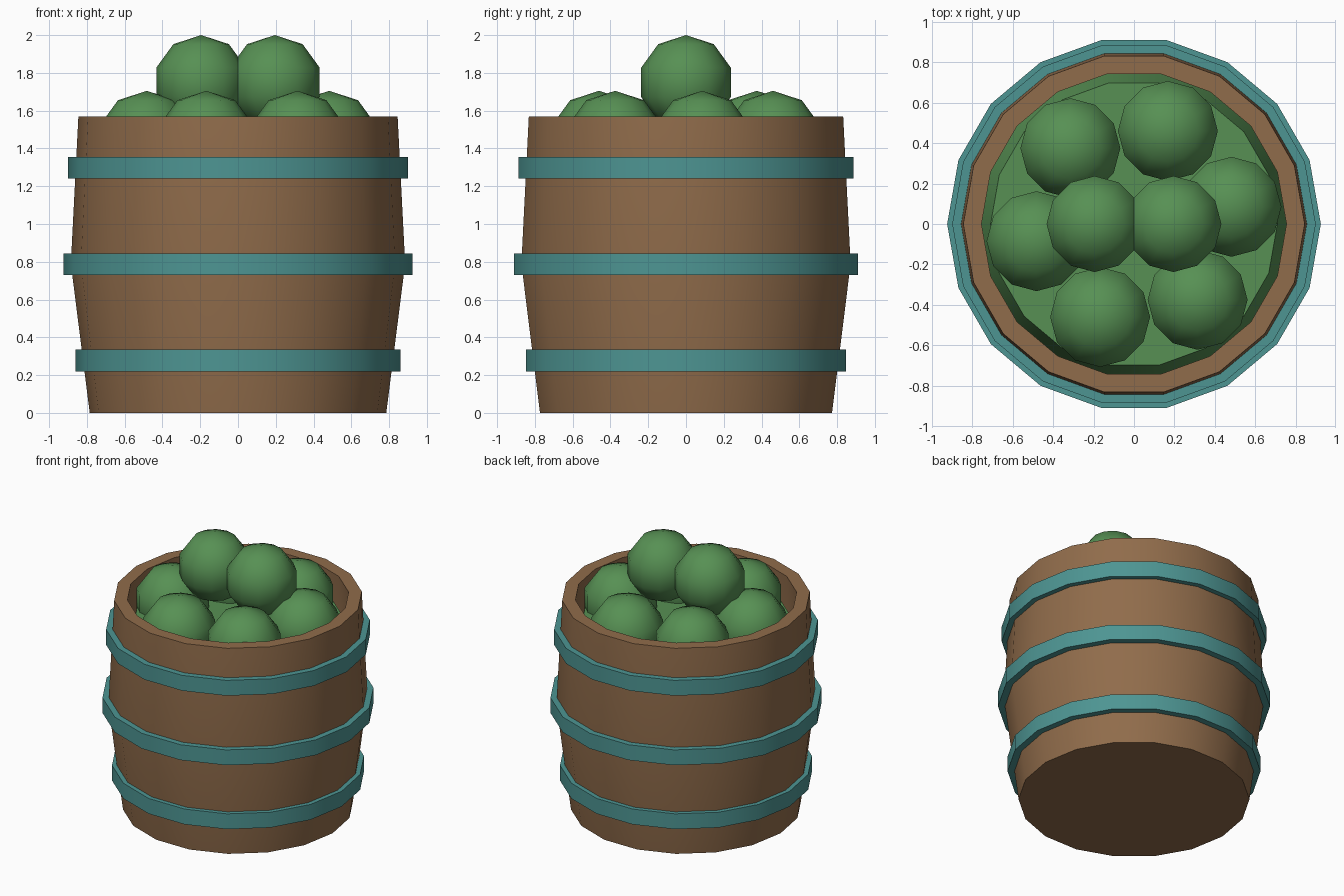
import bpy
import bmesh
from math import cos, sin, pi, radians

cube = bpy.data.objects.get("Cube")
if cube:
    bpy.data.objects.remove(cube, do_unlink=True)

SIDES = 18


def material(name, rgb):
    m = bpy.data.materials.new(name)
    m.use_nodes = True
    m.diffuse_color = (*rgb, 1)
    m.node_tree.nodes["Principled BSDF"].inputs["Base Color"].default_value = (*rgb, 1)
    return m


wood = material("brown wood", (0.28, 0.15, 0.07))
metal = material("teal metal", (0.075, 0.30, 0.29))
fruit = material("green fruit", (0.095, 0.28, 0.088))


def finish(bm, name, mat, angle):
    bmesh.ops.recalc_face_normals(bm, faces=bm.faces)
    mesh = bpy.data.meshes.new(name)
    bm.to_mesh(mesh)
    bm.free()
    mesh.materials.append(mat)
    obj = bpy.data.objects.new(name, mesh)
    bpy.context.collection.objects.link(obj)
    bpy.ops.object.select_all(action="DESELECT")
    obj.select_set(True)
    bpy.context.view_layer.objects.active = obj
    bpy.ops.object.shade_smooth_by_angle(angle=radians(angle))
    return obj


def lathe(name, profile, mat, closed=False):
    """Turn (radius, height) points around z; open profiles get end caps."""
    bm = bmesh.new()
    rings = [[bm.verts.new((r * cos(2 * pi * i / SIDES), r * sin(2 * pi * i / SIDES), z))
              for i in range(SIDES)] for r, z in profile]
    pairs = list(zip(rings, rings[1:]))
    if closed:
        pairs.append((rings[-1], rings[0]))
    else:
        bm.faces.new(rings[0])
        bm.faces.new(rings[-1])
    for a, b in pairs:
        for i in range(SIDES):
            j = (i + 1) % SIDES
            bm.faces.new((a[i], a[j], b[j], b[i]))
    return finish(bm, name, mat, 30)


def ball(name, location, radius):
    bm = bmesh.new()
    bmesh.ops.create_uvsphere(bm, u_segments=12, v_segments=5, radius=radius)
    obj = finish(bm, name, fruit, 60)
    obj.location = location


# Barrel shell with an open top
lathe("barrel", [(0.785, 0), (0.885, 0.79), (0.845, 1.57), (0.755, 1.57),
                 (0.79, 0.79), (0.70, 0.08)], wood)

# Hoops around the barrel
for name, radius, z in (("lower_hoop", 0.86, 0.22), ("middle_hoop", 0.925, 0.73),
                        ("upper_hoop", 0.90, 1.24)):
    inner = radius - 0.07
    lathe(name, [(radius, z), (radius, z + 0.115), (inner, z + 0.115), (inner, z)],
          metal, closed=True)

# Filling under the loose fruit
lathe("filling", [(0.77, 1.15), (0.71, 1.40)], fruit)

# Ring of fruit with two on top
for k in range(6):
    a = radians(10 + 60 * k)
    ball(f"fruit_{k + 1}", (0.49 * cos(a), 0.49 * sin(a), 1.445), 0.26)
for side, x in (("left", 0.195), ("right", -0.195)):
    ball(f"top_fruit_{side}", (x, 0, 1.75), 0.25)
